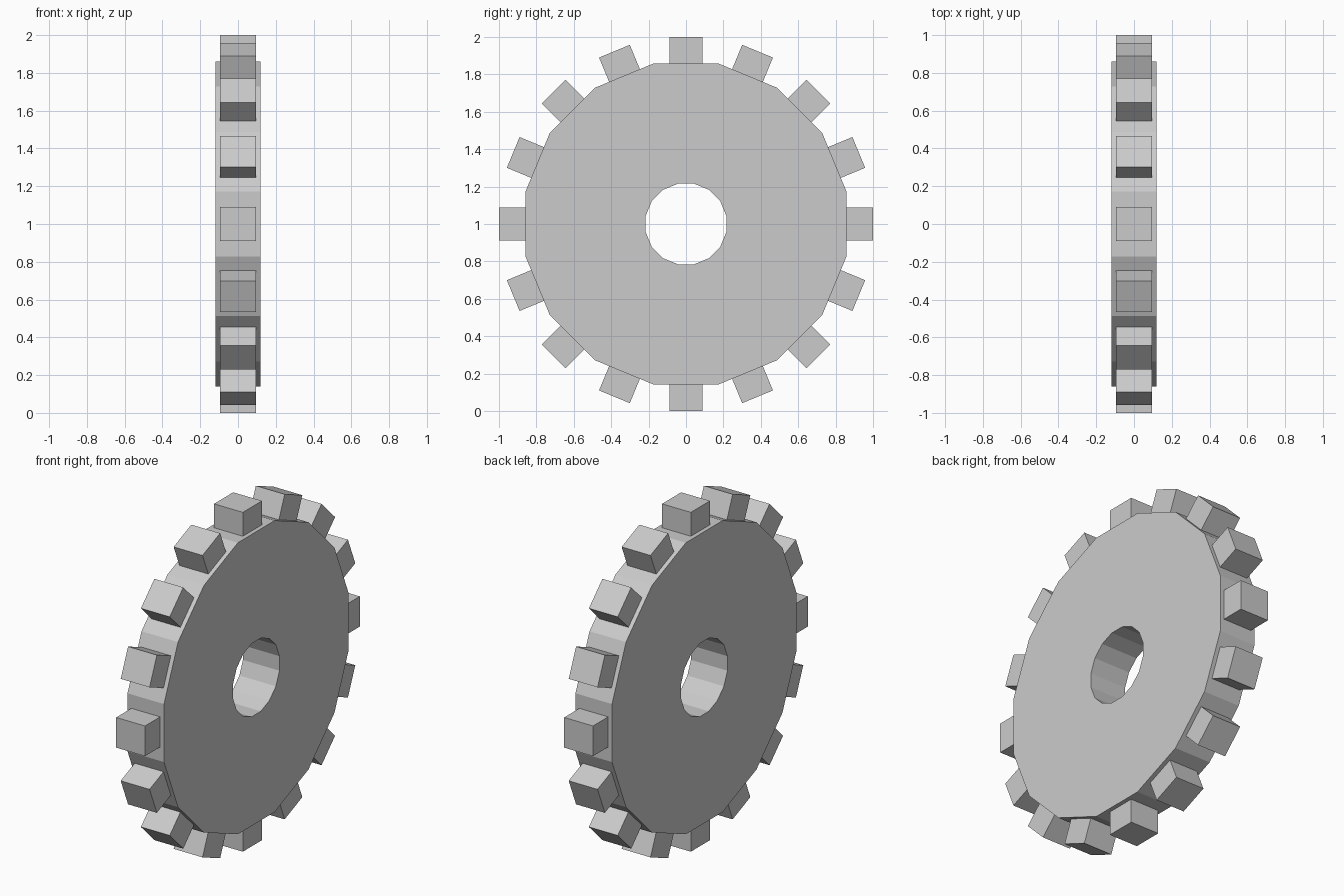
import bpy, bmesh
from math import sin, cos, pi
from mathutils import Matrix

if "Cube" in bpy.data.objects:
    bpy.data.objects.remove(bpy.data.objects["Cube"])

SIDES = 16
CENTRE_Z = 1.0


def make_object(name, bm):
    bmesh.ops.recalc_face_normals(bm, faces=bm.faces)
    mesh = bpy.data.meshes.new(name)
    bm.to_mesh(mesh)
    bm.free()
    obj = bpy.data.objects.new(name, mesh)
    bpy.context.collection.objects.link(obj)
    obj.location.z = CENTRE_Z
    return obj


# Wheel disc: 16-sided ring with a 16-sided axle hole, flats facing the teeth
bm = bmesh.new()
section = [(-0.119, 0.22), (0.119, 0.22), (0.119, 0.876), (-0.119, 0.876)]
rings = []
for i in range(SIDES):
    a = 2 * pi * (i + 0.5) / SIDES
    rings.append([bm.verts.new((x, r * sin(a), r * cos(a))) for x, r in section])
for i in range(SIDES):
    p, q = rings[i], rings[(i + 1) % SIDES]
    for j in range(4):
        k = (j + 1) % 4
        bm.faces.new((p[j], p[k], q[k], q[j]))
make_object("wheel_disc", bm)

# Teeth: one block centred on each flat of the rim
for i in range(SIDES):
    bm = bmesh.new()
    place = (Matrix.Rotation(2 * pi * i / SIDES, 4, 'X')
             @ Matrix.Translation((0, 0, 0.91))
             @ Matrix.Diagonal((0.188, 0.178, 0.18, 1)))
    bmesh.ops.create_cube(bm, size=1, matrix=place)
    make_object(f"tooth_{i + 1}", bm)
